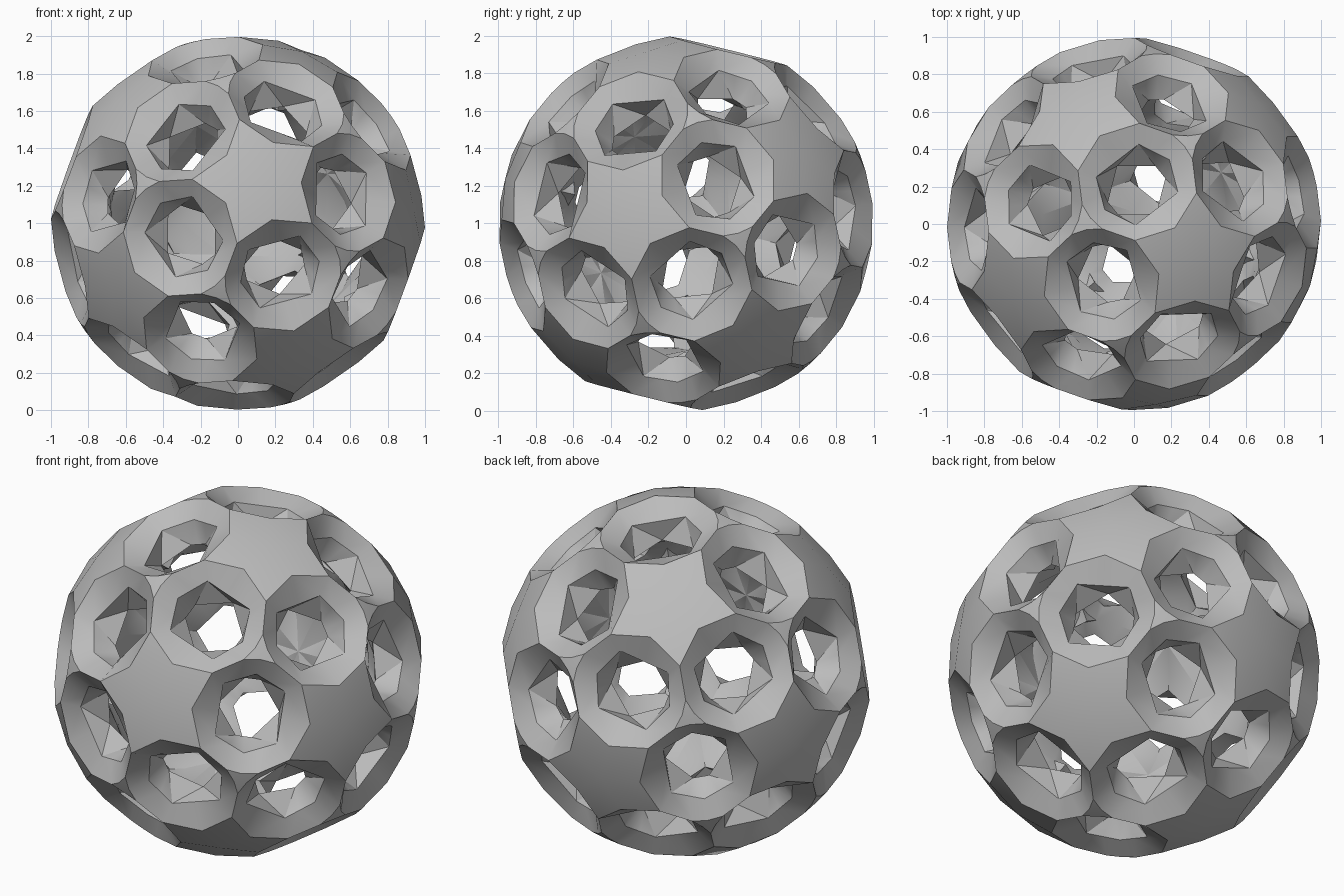
import bpy, bmesh, math
from itertools import combinations
from mathutils import Vector, Matrix

if "Cube" in bpy.data.objects:
    bpy.data.objects.remove(bpy.data.objects["Cube"], do_unlink=True)

PHI = (1 + math.sqrt(5)) / 2
STAR_TIP, STAR_VALLEY = math.radians(21), math.radians(12.9)   # five-sided plates
TRI_TIP, TRI_VALLEY = math.radians(5.6), math.radians(2.2)     # three-sided plates
INNER, INNER_PEAK = 0.76, 0.71                                 # inside of the shell

# Tilt of the ball, from the plates nearest the front and the right
front, side = Vector((0.126, -0.964, 0.234)), Vector((0.939, -0.338, 0.065))
up = (front + side).normalized()
across = front - side
across = (across - across.dot(up) * up).normalized()
tilt = Matrix((across.cross(up), across, up)).transposed()

# Twelve star centres: the corners of an icosahedron
stars = []
for a in (-1, 1):
    for b in (-PHI, PHI):
        for v in ((0, a, b), (a, b, 0), (b, 0, a)):
            stars.append((tilt @ Vector(v)).normalized())


def near(a, b):
    return 0.3 < a.dot(b) < 0.6


def toward(a, b, angle):
    """Point on the unit sphere, at an angle from a in the direction of b."""
    t = (b - a.dot(b) * a).normalized()
    return a * math.cos(angle) + t * math.sin(angle)


bm = bmesh.new()


def face(*points):
    bm.faces.new([bm.verts.new(p) for p in points])


def bridge(r1, r2, faceted):
    """Join two rings, with zigzag triangles where faceted."""
    n = len(r1)
    for i in range(n):
        j = (i + 1) % n
        if not faceted:
            face(r1[i], r1[j], r2[j], r2[i])
        elif i % 2:
            face(r1[i], r1[j], r2[i])
            face(r1[j], r2[j], r2[i])
        else:
            face(r1[i], r1[j], r2[j])
            face(r1[i], r2[j], r2[i])


def hexagon(rim, axis, width, height, first):
    """Six-sided ring: every other rim point shrunk to one height, with edge midpoints."""
    r = [(p - p.dot(axis) * axis) * width + axis * height for p in rim]
    for k in range(1 - first, 12, 2):
        r[k] = (r[k - 1] + r[(k + 1) % 12]) / 2
    return r


# One funnel opening between each two neighbouring stars
for a, b in combinations(stars, 2):
    if not near(a, b):
        continue
    axis = (a + b).normalized()
    (c, p), (d, q) = [(c, (a + b + c).normalized()) for c in stars
                      if near(a, c) and near(b, c)]

    def corner(tri, u, v):
        """Tip of a three-sided plate, between this opening and the next."""
        return toward(tri, axis + (u + v).normalized(), TRI_TIP)

    rim = [toward(p, axis, TRI_VALLEY), corner(p, a, c), toward(a, p, STAR_TIP),
           toward(a, axis, STAR_VALLEY), toward(a, q, STAR_TIP), corner(q, a, d),
           toward(q, axis, TRI_VALLEY), corner(q, b, d), toward(b, q, STAR_TIP),
           toward(b, axis, STAR_VALLEY), toward(b, p, STAR_TIP), corner(p, b, c)]
    lip = hexagon(rim, axis, 0.69, 0.885, 0)
    throat = hexagon(rim, axis, 0.52, 0.76, 1)
    back = [v * INNER for v in rim]
    bridge(rim, lip, False)
    bridge(lip, throat, True)
    bridge(throat, back, True)
    # this opening's share of the plates around it, outside and inside
    for centre, k in ((p, 0), (a, 3), (q, 6), (b, 9)):
        for s, peak in ((1, 1), (INNER, INNER_PEAK)):
            face(centre * peak, rim[k - 1] * s, rim[k] * s)
            face(centre * peak, rim[k] * s, rim[k + 1] * s)

bmesh.ops.remove_doubles(bm, verts=bm.verts, dist=0.0005)
bmesh.ops.recalc_face_normals(bm, faces=bm.faces)
bmesh.ops.translate(bm, verts=bm.verts, vec=(0, 0, 1))

mesh = bpy.data.meshes.new("pierced_ball")
bm.to_mesh(mesh)
bm.free()
ball = bpy.data.objects.new("pierced_ball", mesh)
bpy.context.collection.objects.link(ball)

# Plain grey
grey = bpy.data.materials.new("light grey")
grey.use_nodes = True
grey.diffuse_color = (0.5, 0.5, 0.5, 1)
grey.node_tree.nodes["Principled BSDF"].inputs["Base Color"].default_value = (0.5, 0.5, 0.5, 1)
mesh.materials.append(grey)

bpy.ops.object.select_all(action="DESELECT")
ball.select_set(True)
bpy.context.view_layer.objects.active = ball
bpy.ops.object.shade_smooth_by_angle(angle=math.radians(27))
